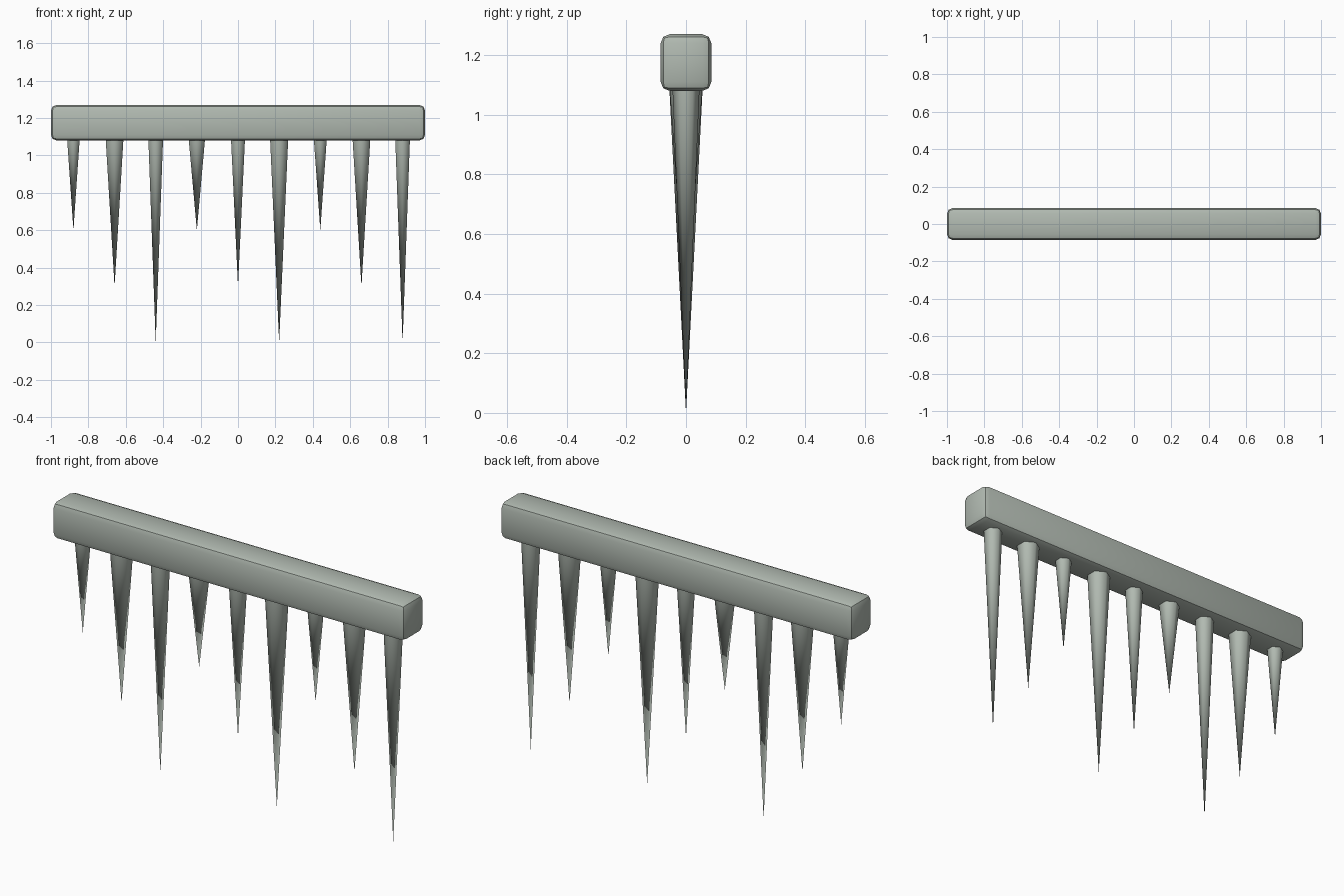
import bpy
import bmesh
import math

if "Cube" in bpy.data.objects:
    bpy.data.objects.remove(bpy.data.objects["Cube"])

# One pale grey-green colour for everything
mat = bpy.data.materials.new("pale grey green")
mat.diffuse_color = (0.44, 0.49, 0.44, 1.0)
mat.use_nodes = True
mat.node_tree.nodes["Principled BSDF"].inputs["Base Color"].default_value = mat.diffuse_color


def add_object(name, bm, angle):
    mesh = bpy.data.meshes.new(name)
    bmesh.ops.recalc_face_normals(bm, faces=bm.faces[:])
    bm.to_mesh(mesh)
    bm.free()
    mesh.materials.append(mat)
    obj = bpy.data.objects.new(name, mesh)
    bpy.context.collection.objects.link(obj)
    bpy.ops.object.select_all(action='DESELECT')
    obj.select_set(True)
    bpy.context.view_layer.objects.active = obj
    bpy.ops.object.shade_smooth_by_angle(angle=math.radians(angle))
    return obj


# Rounded top bar
BAR_BOTTOM, BAR_TOP = 1.08, 1.27
bm = bmesh.new()
bmesh.ops.create_cube(bm, size=1)
for v in bm.verts:
    v.co.x *= 2.0
    v.co.y *= 0.17
    v.co.z = v.co.z * (BAR_TOP - BAR_BOTTOM) + (BAR_TOP + BAR_BOTTOM) / 2
bmesh.ops.bevel(bm, geom=bm.edges[:], offset=0.03, segments=2,
                profile=0.5, affect='EDGES')
add_object("top_bar", bm, 40)

# Hanging six-sided spikes: half width at the bar, tips cycle short, mid, long
half_widths = [0.033, 0.047, 0.039, 0.043, 0.037, 0.048, 0.034, 0.047, 0.039]
tips = [0.6, 0.3, 0.0]
SPIKE_TOP = 1.10
for i, half in enumerate(half_widths):
    tip = tips[i % 3]
    length = SPIKE_TOP - tip
    radius = half / math.cos(math.pi / 6) * length / (BAR_BOTTOM - tip)
    bm = bmesh.new()
    # corners of the hexagon point along y
    ring = [bm.verts.new((radius * math.sin(k * math.pi / 3),
                          radius * math.cos(k * math.pi / 3), 0))
            for k in range(6)]
    point = bm.verts.new((0, 0, -length))
    bm.faces.new(ring)
    for k in range(6):
        bm.faces.new((ring[k], ring[(k + 1) % 6], point))
    spike = add_object(f"spike_{i + 1}", bm, 65)
    spike.location = ((i - 4) * 0.22, 0, SPIKE_TOP)
